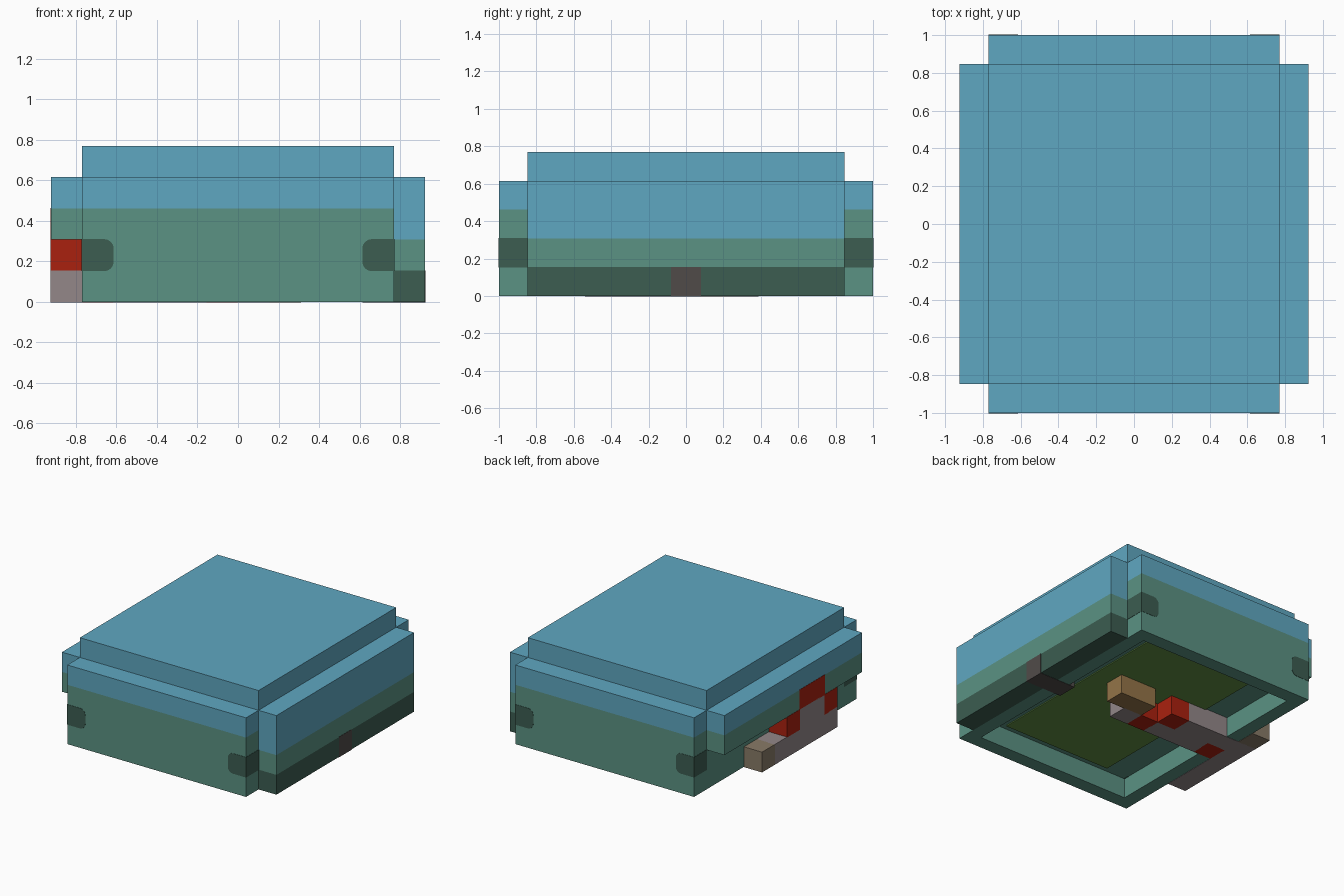
import bpy, bmesh
from mathutils import Vector

if "Cube" in bpy.data.objects:
    bpy.data.objects.remove(bpy.data.objects["Cube"], do_unlink=True)

U = 2 / 13      # one block
EPS = 0.002     # lift of flush details


def material(name, *rgb):
    lin = [((c / 255 + 0.055) / 1.055) ** 2.4 for c in rgb] + [1]
    m = bpy.data.materials.new(name)
    m.use_nodes = True
    m.diffuse_color = lin
    m.node_tree.nodes["Principled BSDF"].inputs["Base Color"].default_value = lin
    return m


BLUE = material("sky_blue", 95, 167, 193)
GREEN = material("sea_green", 91, 146, 131)
DARK = material("dark_green", 60, 93, 81)
RED = material("red", 170, 33, 15)
TAUPE = material("taupe", 147, 135, 137)
SHADE = material("dark_taupe", 80, 75, 73)
TAN = material("tan", 148, 116, 72)
CLAY = material("clay_grey", 136, 122, 103)
OLIVE = material("olive", 97, 141, 67)


def block_mesh(x, y, z, grow=0):
    """Box spanning the given block ranges."""
    bm = bmesh.new()
    bmesh.ops.create_cube(bm, size=1)
    for v in bm.verts:
        v.co = Vector([(r[0] * U - grow) if c < 0 else (r[1] * U + grow)
                       for c, r in zip(v.co, (x, y, z))])
    return bm


def finish(bm, name, mats, cuts=()):
    """Cut the mesh at heights and colour the bands from the bottom up."""
    for h in cuts:
        bmesh.ops.bisect_plane(bm, geom=bm.verts[:] + bm.edges[:] + bm.faces[:],
                               plane_co=(0, 0, h * U), plane_no=(0, 0, 1))
    for f in bm.faces:
        f.material_index = sum(f.calc_center_median().z > h * U for h in cuts)
    me = bpy.data.meshes.new(name)
    bm.to_mesh(me)
    bm.free()
    for m in mats:
        me.materials.append(m)
    ob = bpy.data.objects.new(name, me)
    bpy.context.collection.objects.link(ob)
    return ob


def detail(name, mat, x, y, z=(0, 1)):
    return finish(block_mesh(x, y, z, EPS), name, [mat])


# Main body with a recess in the underside
bm = block_mesh((-5, 5), (-6.5, 6.5), (0, 4))
bottom = min(bm.faces, key=lambda f: f.calc_center_median().z)
bmesh.ops.inset_region(bm, faces=[bottom], thickness=U)
bmesh.ops.inset_region(bm, faces=[bottom], thickness=0, depth=-U)
finish(bm, "body", [GREEN, BLUE], [3])
detail("recess_panel", OLIVE, (-3, 3), (-5.5, 5.5), (0.96, 1))

# Raised lid and side slabs
finish(block_mesh((-5, 5), (-5.5, 5.5), (4, 5)), "lid", [BLUE])
finish(block_mesh((5, 6), (-5.5, 5.5), (0, 4)), "left_slab", [DARK, GREEN, BLUE], [1, 2])
finish(block_mesh((-6, -5), (-5.5, 5.5), (2, 4)), "right_slab", [GREEN, BLUE], [3])

# Dark corner markers, rounded on the inner side
for sx, side in ((1, "left"), (-1, "right")):
    for sy, end in ((-1, "front"), (1, "back")):
        bm = block_mesh(sorted((4 * sx, 5 * sx)), sorted((5.5 * sy, 6.5 * sy)), (1, 2), EPS)
        inner = [e for e in bm.edges
                 if all(abs(v.co.x) < 4.5 * U for v in e.verts)
                 and abs(e.verts[0].co.y - e.verts[1].co.y) > U / 2]
        bmesh.ops.bevel(bm, geom=inner, offset=0.3 * U, segments=4, profile=0.5, affect='EDGES')
        finish(bm, f"{end}_{side}_marker", [DARK])

# Small foot on the left
detail("left_foot", SHADE, (4, 6), (-0.5, 0.5))

# Mechanism reaching in from the right side
mid, rear = (-0.5, 0.5), (0.5, 1.5)
detail("arm_tip", TAUPE, (0, 1), mid)
detail("arm_red_joint", RED, (-1, 0), mid)
detail("arm_middle", TAUPE, (-4, -1), mid)
detail("arm_wall_joint", RED, (-5, -4), mid)
detail("rear_arm_joint", RED, (-2, -1), rear)
detail("rear_arm", TAUPE, (-5, -2), rear)
detail("inner_grip", TAN, (0, 2), rear)

# Outer parts on the right side
edge = (-6, -5)
detail("right_base", TAUPE, edge, (-3.5, 1.5))
detail("right_base_end", CLAY, edge, (1.5, 2.5))
detail("right_step", TAUPE, edge, (-2.5, -0.5), (1, 2))
detail("rear_red_step", RED, edge, mid, (1, 2))
detail("front_red_step", RED, edge, (-3.5, -2.5), (1, 2))
detail("upper_red_panel", RED, edge, (-2.5, -0.5), (2, 3))
